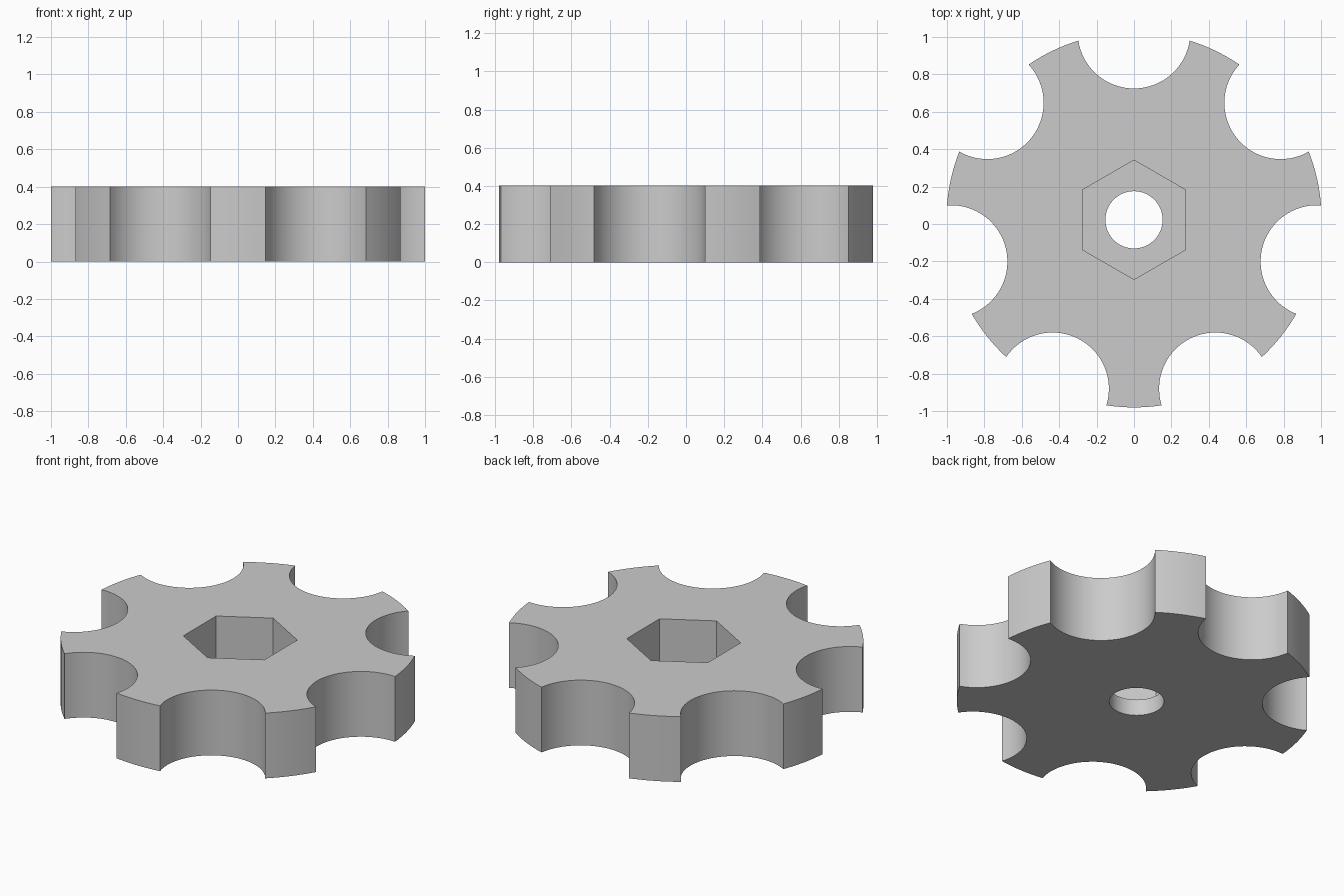
import bpy, bmesh, math
from mathutils import Vector

default = bpy.data.objects.get("Cube")
if default:
    bpy.data.objects.remove(default, do_unlink=True)

RADIUS, NOTCH, HEIGHT, LOBES = 1.003, 0.301, 0.402, 7
HEX_RADIUS, HOLE_RADIUS, POCKET_FLOOR = 0.319, 0.153, 0.1
CENTRE = Vector((0, 0.0225))


def arc(centre, radius, start, end, steps):
    """Points along an arc, both ends included."""
    angles = [start + (end - start) * i / steps for i in range(steps + 1)]
    return [centre + radius * Vector((math.cos(a), math.sin(a))) for a in angles]


def knob_outline():
    """Round rim with scallops whose centres lie on the rim circle."""
    points = []
    pitch = math.tau / LOBES
    half = 2 * math.asin(NOTCH / (2 * RADIUS))   # half angle taken by a scallop
    sweep = math.pi / 2 - half / 2               # half sweep of the scallop arc
    for k in range(LOBES):
        mid = math.pi / 2 + k * pitch
        hub = CENTRE + RADIUS * Vector((math.cos(mid), math.sin(mid)))
        inward = mid + math.pi
        points += arc(hub, NOTCH, inward + sweep, inward - sweep, 32)
        points += arc(CENTRE, RADIUS, mid + half, mid + pitch - half, 8)[1:-1]
    return points


bm = bmesh.new()


def ring(points, z):
    verts = [bm.verts.new((p.x, p.y, z)) for p in points]
    return [bm.edges.new((v, verts[i - 1])) for i, v in enumerate(verts)]


def wall(points, low, high):
    """Vertical wall between two levels; returns its lower and upper rims."""
    bottom, top = ring(points, low), ring(points, high)
    bmesh.ops.bridge_loops(bm, edges=bottom + top)
    return bottom, top


def cap(outer, inner, direction):
    bmesh.ops.triangle_fill(bm, use_beauty=True, edges=outer + inner,
                            normal=(0, 0, direction))


# Scalloped rim, hexagonal nut pocket and through hole
hexagon = arc(CENTRE, HEX_RADIUS, math.pi / 2, math.pi / 2 + math.tau, 6)[:-1]
circle = arc(CENTRE, HOLE_RADIUS, 0, math.tau, 64)[:-1]
rim_low, rim_high = wall(knob_outline(), 0, HEIGHT)
hex_low, hex_high = wall(hexagon, POCKET_FLOOR, HEIGHT)
hole_low, hole_high = wall(circle, 0, POCKET_FLOOR)

# Top face, pocket floor and underside
cap(rim_high, hex_high, 1)
cap(hex_low, hole_high, 1)
cap(rim_low, hole_low, -1)
bmesh.ops.recalc_face_normals(bm, faces=bm.faces[:])

mesh = bpy.data.meshes.new("knob_body")
bm.to_mesh(mesh)
bm.free()
knob = bpy.data.objects.new("knob_body", mesh)
bpy.context.collection.objects.link(knob)

# Plain grey
grey = bpy.data.materials.new("plain_grey")
grey.use_nodes = True
colour = (0.6, 0.6, 0.6, 1)
grey.diffuse_color = colour
grey.node_tree.nodes["Principled BSDF"].inputs["Base Color"].default_value = colour
mesh.materials.append(grey)

bpy.ops.object.select_all(action="DESELECT")
knob.select_set(True)
bpy.context.view_layer.objects.active = knob
bpy.ops.object.shade_smooth_by_angle(angle=math.radians(30))
